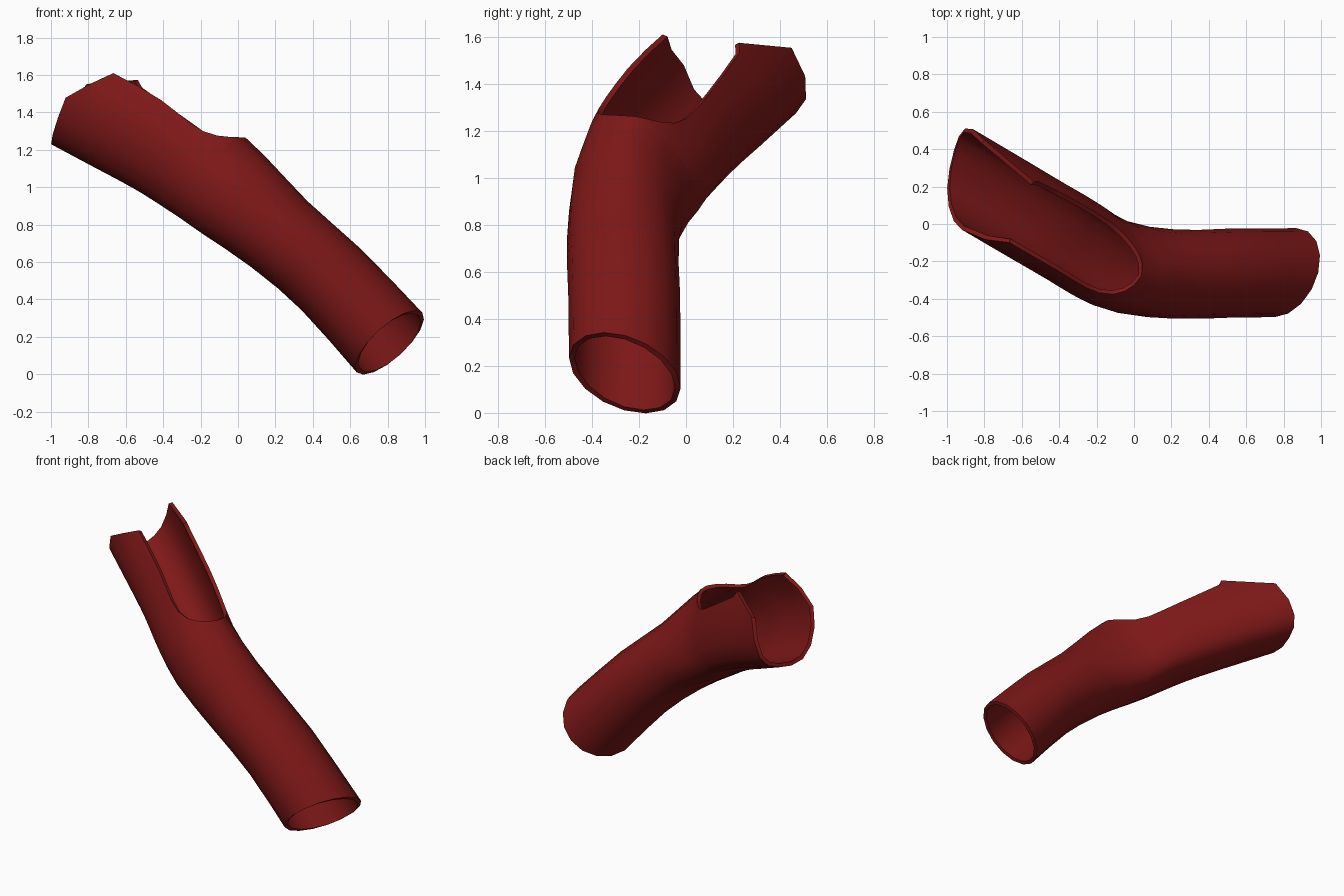
import bpy, bmesh
from math import sin, cos, pi
from mathutils import Vector

if "Cube" in bpy.data.objects:
    bpy.data.objects.remove(bpy.data.objects["Cube"])

# Centreline stations: centre, half width (sideways), half height
STATIONS = [
    ((0.81, -0.26, 0.17), 0.237, 0.237),
    ((0.50, -0.263, 0.505), 0.238, 0.228),
    ((0.22, -0.268, 0.75), 0.238, 0.232),
    ((-0.09, -0.22, 1.015), 0.245, 0.28),
    ((-0.40, -0.05, 1.26), 0.245, 0.32),
    ((-0.80, 0.185, 1.48), 0.247, 0.325),
]
# Rings: position along the stations, opening half angle on near and far side
RINGS = [(0, 0, 0), (0.5, 0, 0), (1, 0, 0), (1.5, 0, 0), (2, 0, 0), (2.4, 0, 0),
         (2.8, 0, 0), (3.1, 0, 0), (3.13, 0.25, 0.25), (3.19, 0.45, 0.45),
         (3.28, 0.62, 0.63), (3.42, 0.74, 0.8), (3.6, 0.79, 0.9), (3.8, 0.8, 0.93),
         (4.05, 0.8, 0.93), (4.35, 0.8, 0.9), (4.65, 0.8, 0.84), (5, 0.82, 0.75)]
SIDES = 16
LOW_CUT = Vector((0.63, -0.34, -0.69))

data = [Vector((*c, a, b)) for c, a, b in STATIONS]
data = [2 * data[0] - data[1]] + data + [2 * data[-1] - data[-2]]


def sample(u):
    """Catmull-Rom through the stations."""
    i = max(0, min(int(u), len(STATIONS) - 2))
    t = u - i
    p0, p1, p2, p3 = data[i:i + 4]
    return 0.5 * (2 * p1 + (p2 - p0) * t + (2 * p0 - 5 * p1 + 4 * p2 - p3) * t * t
                  + (3 * p1 - p0 - 3 * p2 + p3) * t ** 3)


# Tube shell, slit open along the top of its upper half
bm = bmesh.new()
rows = []
for k, (u, near, far) in enumerate(RINGS):
    s = sample(u)
    centre, a, b = Vector(s[:3]), s[3], s[4]
    along = Vector((sample(u + 0.15) - sample(u - 0.15))[:3]).normalized()
    side = along.cross(Vector((0, 0, 1))).normalized()
    up = side.cross(along)
    sag = 0.55 * max(0, min(1, (u - 1.9) / 1.1))   # far side hangs lower higher up
    row = []
    for j in range(SIDES + 1):
        t = max(far, min(2 * pi - near, 2 * pi * j / SIDES))
        e1, e2 = a * sin(t), b * cos(t)
        e2 -= sag * max(0, e1) ** 2 / a
        p = side * e1 + up * e2
        if k == 0:                      # slanted lower end
            p -= along * (LOW_CUT.dot(p) / LOW_CUT.dot(along))
        elif k == len(RINGS) - 1:       # slanted upper end, arms swept back
            p += along * (0.085 + 0.36 * e1 - max(0, e2) * (1.3 + 2.2 * e1))
        row.append(bm.verts.new(centre + p))
    rows.append(row)
for lo, hi in zip(rows, rows[1:]):
    for j in range(SIDES):
        bm.faces.new((lo[j], lo[j + 1], hi[j + 1], hi[j]))
bmesh.ops.remove_doubles(bm, verts=bm.verts, dist=0.0005)

mesh = bpy.data.meshes.new("bent_tube")
bm.to_mesh(mesh)
bm.free()
tube = bpy.data.objects.new("bent_tube", mesh)
bpy.context.collection.objects.link(tube)

# Wall thickness
wall = tube.modifiers.new("wall", 'SOLIDIFY')
wall.thickness = 0.024
wall.offset = -1

# Dark red material
red = bpy.data.materials.new("dark_red")
red.diffuse_color = (0.21, 0.009, 0.009, 1)
red.use_nodes = True
red.node_tree.nodes["Principled BSDF"].inputs["Base Color"].default_value = red.diffuse_color
mesh.materials.append(red)

bpy.context.view_layer.objects.active = tube
tube.select_set(True)
bpy.ops.object.modifier_apply(modifier="wall")
bpy.ops.object.shade_smooth_by_angle(angle=0.8)
